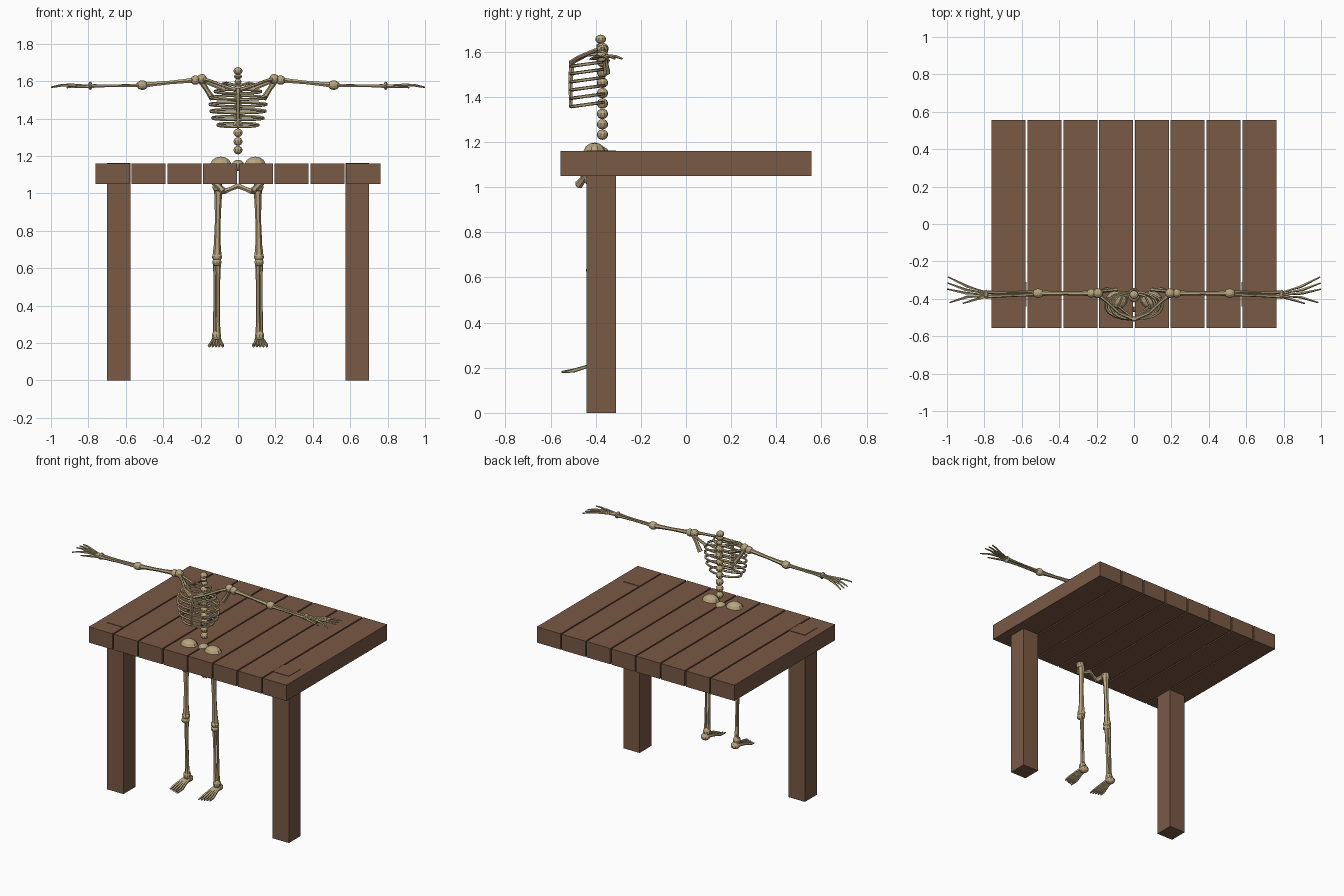
import bpy, bmesh, math
from mathutils import Vector, Matrix

cube = bpy.data.objects.get("Cube")
if cube:
    bpy.data.objects.remove(cube, do_unlink=True)


def material(name, rgb):
    m = bpy.data.materials.new(name)
    m.use_nodes = True
    m.diffuse_color = (*rgb, 1)
    m.node_tree.nodes["Principled BSDF"].inputs["Base Color"].default_value = (*rgb, 1)
    return m


WOOD = material("brown wood", (0.19, 0.10, 0.06))
BONE = material("old bone", (0.48, 0.38, 0.21))


def finish(name, bm, mat):
    bmesh.ops.recalc_face_normals(bm, faces=bm.faces)
    me = bpy.data.meshes.new(name)
    bm.to_mesh(me)
    bm.free()
    me.materials.append(mat)
    ob = bpy.data.objects.new(name, me)
    bpy.context.collection.objects.link(ob)
    return ob


def box(name, lo, hi):
    lo, hi = Vector(lo), Vector(hi)
    bm = bmesh.new()
    bmesh.ops.create_cube(bm, size=1, matrix=Matrix.Translation((lo + hi) / 2)
                          @ Matrix.Diagonal((*(hi - lo), 1)))
    return finish(name, bm, WOOD)


def ball(name, at, size):
    bm = bmesh.new()
    bmesh.ops.create_uvsphere(bm, u_segments=10, v_segments=7, radius=1,
                              matrix=Matrix.Translation(at) @ Matrix.Diagonal((*size, 1)))
    return finish(name, bm, BONE)


def tube(name, pts, radii, sides=6):
    """Faceted tube through points, one radius per point."""
    pts = [Vector(p) for p in pts]
    bm = bmesh.new()
    first = (pts[1] - pts[0]).normalized()
    ref = Vector((0, 0, 1)) if abs(first.z) < 0.8 else Vector((0, 1, 0))
    rings = []
    for i, p in enumerate(pts):
        t = (pts[min(i + 1, len(pts) - 1)] - pts[max(i - 1, 0)]).normalized()
        u = t.cross(ref).normalized()
        v = u.cross(t)
        rings.append([bm.verts.new(p + radii[i] * (u * math.cos(a) + v * math.sin(a)))
                      for a in (math.tau * k / sides for k in range(sides))])
    for a, b in zip(rings, rings[1:]):
        for k in range(sides):
            n = (k + 1) % sides
            bm.faces.new((a[k], a[n], b[n], b[k]))
    bm.faces.new(rings[0])
    bm.faces.new(rings[-1])
    return finish(name, bm, BONE)


def bone(name, a, b, r, flare=1.5):
    """Straight shaft that widens at both ends."""
    a, b = Vector(a), Vector(b)
    return tube(name, [a.lerp(b, f) for f in (0, 0.15, 0.5, 0.85, 1)],
                [r * flare, r * 1.1, r * 0.9, r * 1.1, r * flare])


# Table planks and the two front legs
pitch = 0.1915
for i in range(8):
    x = (i - 3.5) * pitch
    box(f"plank_{i + 1}", (x - 0.091, -0.555, 1.05), (x + 0.091, 0.555, 1.16))
for label, s in (("left", 1), ("right", -1)):
    box(label + "_table_leg", (s * 0.6375 - 0.0625, -0.44, 0), (s * 0.6375 + 0.0625, -0.31, 1.163))

# Spine, neck and sacrum
for i in range(8):
    ball(f"vertebra_{i + 1}", (0, -0.37, 1.232 + i * 0.046), (0.025, 0.025, 0.023))
ball("neck_lower", (0, -0.37, 1.597), (0.019, 0.021, 0.015))
ball("neck_middle", (0, -0.375, 1.625), (0.022, 0.023, 0.014))
ball("neck_top", (0, -0.378, 1.655), (0.025, 0.024, 0.02))
ball("sacrum", (0, -0.38, 1.15), (0.035, 0.04, 0.03))

# Breastbone and rib loops
tube("breastbone", [(0, -0.51, 1.355), (0, -0.512, 1.46), (0, -0.505, 1.56)],
     [0.008, 0.011, 0.014])
ribs = [(1.545, 0.125), (1.512, 0.15), (1.476, 0.153), (1.44, 0.148), (1.403, 0.138), (1.366, 0.11)]
for i, (z, w) in enumerate(ribs):
    for label, s in (("left", 1), ("right", -1)):
        path = []
        for k in range(10):
            a = math.pi * k / 9
            path.append((s * w * math.sin(a) ** 0.85 if 0 < k < 9 else 0,
                         -0.437 + 0.073 * math.cos(a), z + 0.01 * math.cos(a)))
        tube(f"{label}_rib_{i + 1}", path, [0.0075] * 10, 5)

for label, s in (("left", 1), ("right", -1)):
    def P(x, y, z):
        return (s * x, y, z)

    # Shoulder: collarbone, top rib and shoulder blade
    tube(label + "_collarbone", [P(0.01, -0.505, 1.552), P(0.08, -0.475, 1.575),
                                 P(0.15, -0.41, 1.602), P(0.195, -0.375, 1.612)],
         [0.012, 0.009, 0.009, 0.013])
    tube(label + "_top_rib", [P(0, -0.37, 1.575), P(0.06, -0.385, 1.59),
                              P(0.085, -0.44, 1.585), P(0, -0.507, 1.55)], [0.008] * 4, 5)
    bone(label + "_shoulder_blade", P(0.2, -0.365, 1.605), P(0.135, -0.35, 1.505), 0.014, 1.2)
    bone(label + "_shoulder_blade_ridge", P(0.2, -0.36, 1.605), P(0.09, -0.35, 1.56), 0.009)
    ball(label + "_shoulder_inner", P(0.193, -0.37, 1.612), (0.028, 0.027, 0.027))
    ball(label + "_shoulder_outer", P(0.228, -0.37, 1.606), (0.027, 0.025, 0.025))

    # Arm with paired forearm bones
    bone(label + "_upper_arm", P(0.23, -0.37, 1.606), P(0.5, -0.37, 1.58), 0.012)
    ball(label + "_elbow", P(0.512, -0.37, 1.579), (0.032, 0.026, 0.026))
    bone(label + "_forearm_front", P(0.52, -0.377, 1.577), P(0.785, -0.388, 1.574), 0.008)
    bone(label + "_forearm_back", P(0.52, -0.363, 1.579), P(0.785, -0.365, 1.576), 0.007)
    ball(label + "_wrist", P(0.79, -0.376, 1.576), (0.012, 0.026, 0.022))

    # Hand: four fingers fanned out and a thumb
    fingers = [((0.89, -0.335), (0.995, -0.283)), ((0.9, -0.352), (0.998, -0.315)),
               ((0.9, -0.37), (1.0, -0.348)), ((0.89, -0.39), (0.985, -0.42))]
    for i, (k, t) in enumerate(fingers):
        y0 = -0.366 - 0.007 * i
        tube(f"{label}_finger_{i + 1}",
             [P(0.79, y0, 1.576), P(0.84, (y0 + k[1]) / 2, 1.579), P(*k, 1.58),
              P((k[0] + t[0]) / 2, (k[1] + t[1]) / 2, 1.578), P(*t, 1.568)],
             [0.007, 0.005, 0.008, 0.006, 0.004], 5)
    tube(label + "_thumb", [P(0.79, -0.388, 1.572), P(0.85, -0.405, 1.57), P(0.915, -0.425, 1.566)],
         [0.008, 0.007, 0.004], 5)

    # Pelvis
    ball(label + "_hip_blade", P(0.092, -0.405, 1.15), (0.06, 0.05, 0.047))
    bone(label + "_hip_wing", P(0.09, -0.405, 1.14), P(0.115, -0.43, 1.05), 0.026, 1.2)
    bone(label + "_pelvis_outer", P(0.125, -0.435, 1.06), P(0.075, -0.475, 1.01), 0.016, 1.2)
    bone(label + "_pelvis_inner", P(0.075, -0.475, 1.01), P(0, -0.455, 1.04), 0.013, 1.2)

    # Leg with paired shin bones
    ball(label + "_hip_joint", P(0.11, -0.425, 1.035), (0.028, 0.028, 0.028))
    bone(label + "_thigh", P(0.105, -0.42, 1.02), P(0.112, -0.412, 0.67), 0.017, 1.4)
    ball(label + "_knee_upper", P(0.112, -0.412, 0.66), (0.028, 0.027, 0.024))
    ball(label + "_knee_lower", P(0.113, -0.415, 0.632), (0.026, 0.028, 0.022))
    bone(label + "_shin_inner", P(0.106, -0.412, 0.63), P(0.108, -0.4, 0.24), 0.011, 1.4)
    bone(label + "_shin_outer", P(0.123, -0.4, 0.63), P(0.125, -0.392, 0.24), 0.008, 1.3)
    ball(label + "_ankle", P(0.115, -0.395, 0.24), (0.026, 0.026, 0.03))
    ball(label + "_heel", P(0.115, -0.38, 0.212), (0.03, 0.032, 0.024))

    # Foot: five toes spreading forward
    for i in range(5):
        x0, x1 = 0.1 + i * 0.008, 0.083 + i * 0.0175
        reach = -0.552 + 0.006 * i
        tube(f"{label}_toe_{i + 1}",
             [P(x0, -0.39, 0.215), P((x0 + x1) / 2, -0.44, 0.205),
              P(x1, -0.495, 0.188), P(x1, reach, 0.181)],
             [0.012, 0.008, 0.009, 0.005], 5)
